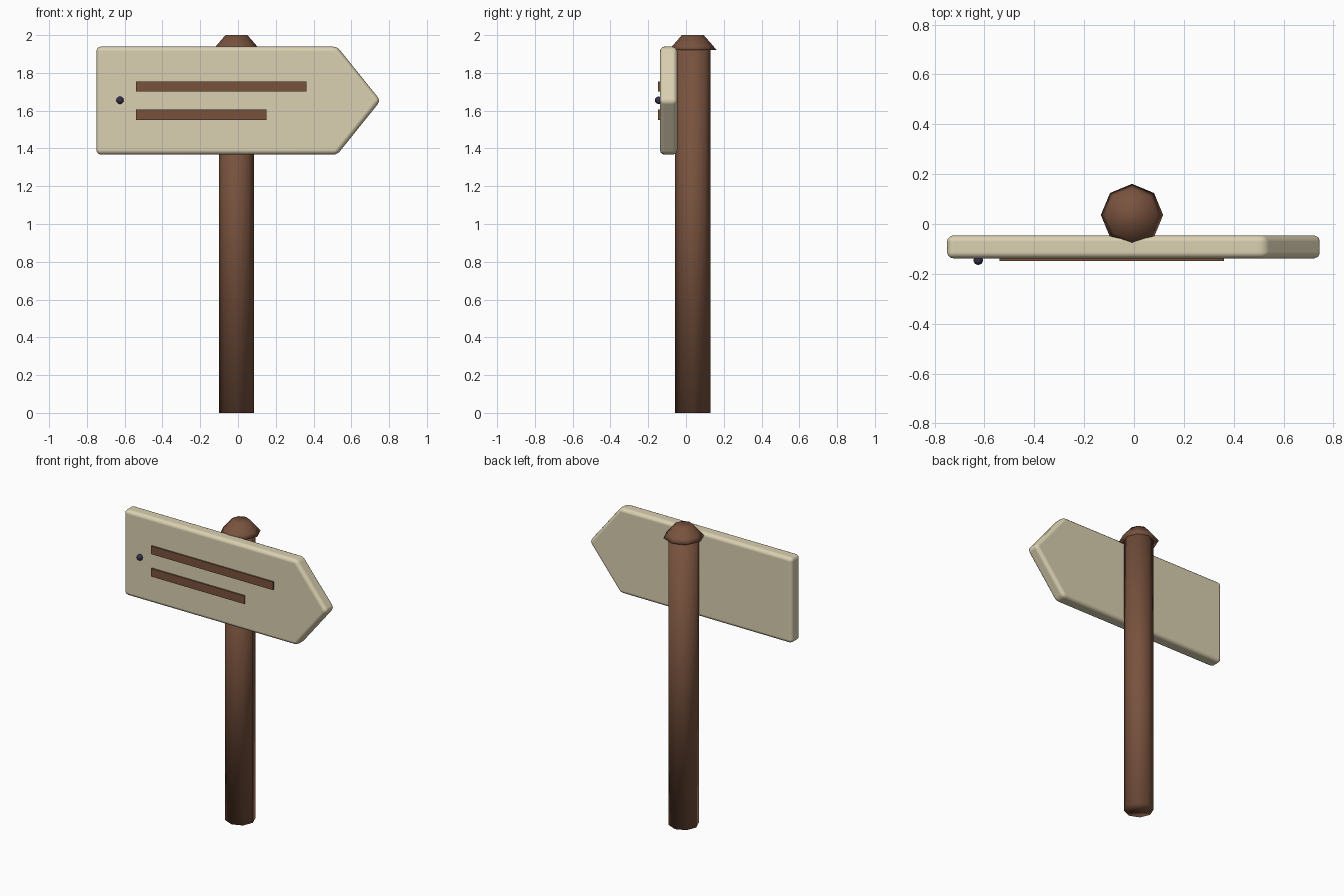
import bpy, bmesh, math

if "Cube" in bpy.data.objects:
    bpy.data.objects.remove(bpy.data.objects["Cube"])


def material(name, rgb):
    m = bpy.data.materials.new(name)
    m.diffuse_color = (*rgb, 1)
    m.use_nodes = True
    m.node_tree.nodes["Principled BSDF"].inputs["Base Color"].default_value = m.diffuse_color
    return m


brown = material("brown wood", (0.19, 0.085, 0.048))
cream = material("cream board", (0.70, 0.63, 0.44))
dark = material("dark metal", (0.04, 0.03, 0.075))


def finish(name, bm, mat, smooth=False):
    bmesh.ops.recalc_face_normals(bm, faces=bm.faces)
    for f in bm.faces:
        f.smooth = smooth
    mesh = bpy.data.meshes.new(name)
    bm.to_mesh(mesh)
    bm.free()
    mesh.materials.append(mat)
    ob = bpy.data.objects.new(name, mesh)
    bpy.context.collection.objects.link(ob)
    return ob


def turned(name, profile, mat, cx=-0.008, cy=0.036, sides=8):
    """Stack of (radius, z) rings, closed at both ends."""
    bm = bmesh.new()
    rings = [[bm.verts.new((cx + r * math.cos(i * math.tau / sides),
                            cy + r * math.sin(i * math.tau / sides), z))
              for i in range(sides)] for r, z in profile]
    for a, b in zip(rings, rings[1:]):
        for i in range(sides):
            j = (i + 1) % sides
            bm.faces.new((a[i], a[j], b[j], b[i]))
    bm.faces.new(rings[0])
    bm.faces.new(rings[-1])
    return finish(name, bm, mat, True)


def slab(name, outline, y0, y1, mat, smooth=False):
    """Outline in x and z, extruded from y0 to y1."""
    bm = bmesh.new()
    face = bm.faces.new([bm.verts.new((x, y0, z)) for x, z in outline])
    ext = bmesh.ops.extrude_face_region(bm, geom=[face])
    for v in ext["geom"]:
        if isinstance(v, bmesh.types.BMVert):
            v.co.y = y1
    return finish(name, bm, mat, smooth)


# post and its overhanging cap
turned("post", [(0.093, 0), (0.093, 1.93)], brown)
turned("post_cap", [(0.125, 1.922), (0.104, 1.947), (0.058, 2.0)], brown)

# arrow board with rounded edges
board = slab("arrow_board",
             [(-0.75, 1.367), (0.525, 1.367), (0.755, 1.653),
              (0.525, 1.939), (-0.75, 1.939)], -0.138, -0.046, cream, True)
bevel = board.modifiers.new("rounded edges", 'BEVEL')
bevel.width = 0.025
bevel.segments = 3
bevel.harden_normals = True

# two raised strips standing in for writing
for name, x1, z in (("upper_strip", 0.362, 1.728), ("lower_strip", 0.15, 1.578)):
    slab(name, [(-0.54, z - 0.027), (x1, z - 0.027), (x1, z + 0.027),
                (-0.54, z + 0.027)], -0.148, -0.13, brown)

# nail head
bm = bmesh.new()
bmesh.ops.create_uvsphere(bm, u_segments=8, v_segments=6, radius=0.02)
bmesh.ops.translate(bm, verts=bm.verts, vec=(-0.625, -0.145, 1.655))
finish("nail", bm, dark, True)
